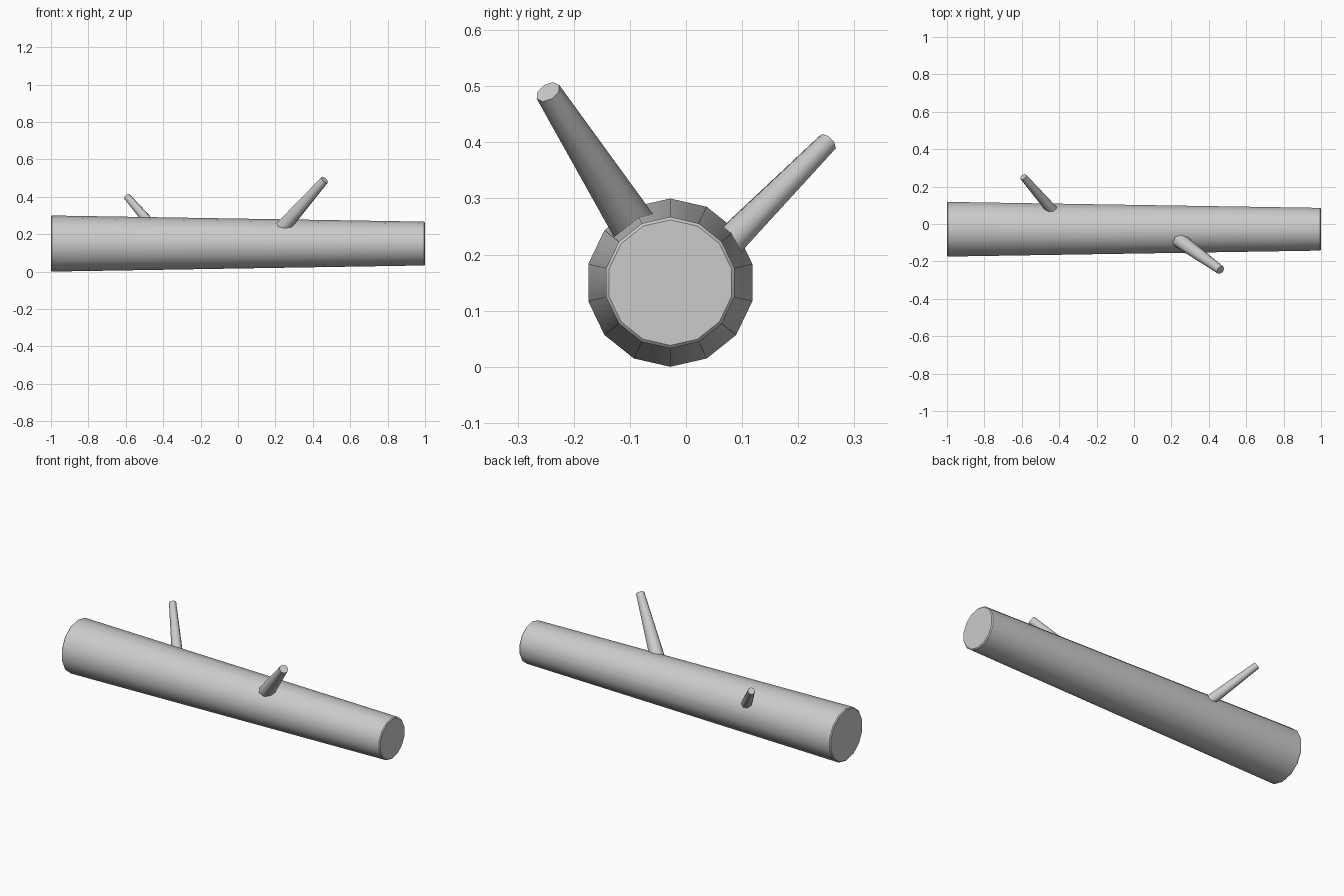
import bpy, math
from mathutils import Vector, Matrix

if "Cube" in bpy.data.objects:
    bpy.data.objects.remove(bpy.data.objects["Cube"])


def tapered(name, start, end, r1, r2, sides, spin=0.0):
    """Tapered round piece running from start to end."""
    start, end = Vector(start), Vector(end)
    axis = end - start
    bpy.ops.mesh.primitive_cone_add(vertices=sides, radius1=r1, radius2=r2, depth=axis.length)
    ob = bpy.context.object
    ob.name = name
    rot = axis.to_track_quat('Z', 'Y').to_matrix().to_4x4()
    ob.data.transform(rot @ Matrix.Rotation(spin, 4, 'Z'))
    ob.location = (start + end) / 2
    return ob


# Log trunk, 14 sided with softened end rims
log = tapered("log", (-1, -0.028, 0.15), (1, -0.028, 0.15), 0.15, 0.117, 14)
bev = log.modifiers.new("rim", 'BEVEL')
bev.width = 0.005
bev.segments = 1
bev.limit_method = 'ANGLE'
bev.angle_limit = math.radians(60)
bpy.ops.object.modifier_apply(modifier="rim")
bpy.ops.object.shade_smooth_by_angle(angle=math.radians(35))


# Branch stubs: (name, tip, point on bark, radius at bark, tip radius)
stubs = [
    ("front_branch", (0.463, -0.246, 0.490), (0.257, -0.097, 0.257), 0.040, 0.0235),
    ("back_branch", (-0.592, 0.252, 0.400), (-0.449, 0.087, 0.233), 0.0285, 0.019),
]
for name, tip, bark, r_bark, r_tip in stubs:
    tip, bark = Vector(tip), Vector(bark)
    length = (tip - bark).length
    sink = 0.07
    root = bark + (bark - tip).normalized() * sink
    r_root = r_bark + (r_bark - r_tip) * sink / length
    tapered(name, root, tip, r_root, r_tip, 8)
    bpy.ops.object.shade_smooth_by_angle(angle=math.radians(50))
